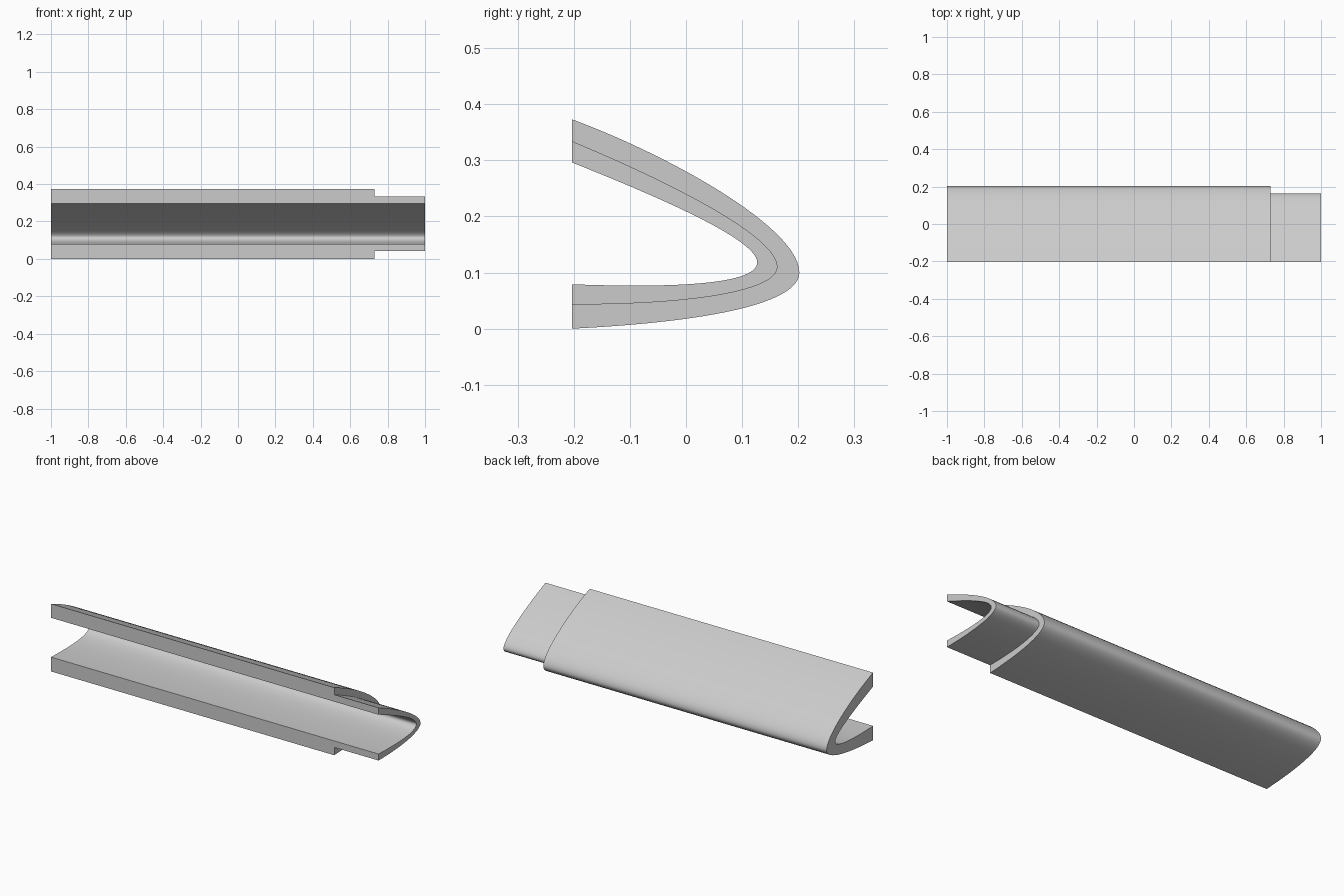
import bpy, bmesh, math
from mathutils import Vector
from mathutils.geometry import interpolate_bezier

cube = bpy.data.objects.get("Cube")
if cube:
    bpy.data.objects.remove(cube, do_unlink=True)

STEPS = 28
LEFT_END, SHOULDER, TONGUE_END = -1.0, 0.73, 1.0


def profile(upper, lower):
    """Open nose-shaped curve in y, z from two Bezier spans meeting at the tip."""
    spans = [interpolate_bezier(*[Vector(p) for p in span], STEPS)
             for span in (upper, lower)]
    return spans[0] + spans[1][1:]


# Nose profiles: outer skin, stepped tongue skin, inner skin
outer = profile([(-.203, .373), (-.03, .309), (.202, .18), (.202, .10)],
                [(.202, .10), (.202, .045), (.04, .012), (-.203, 0)])
middle = profile([(-.203, .334), (-.03, .262), (.163, .165), (.163, .11)],
                 [(.163, .11), (.163, .072), (.04, .043), (-.203, .043)])
inner = profile([(-.203, .296), (-.04, .231), (.127, .158), (.127, .118)],
                [(.127, .118), (.127, .088), (.04, .07), (-.203, .079)])

# Closed loop of rows around the wall section, from end to end
rows = [(LEFT_END, inner), (LEFT_END, outer), (SHOULDER, outer),
        (SHOULDER, middle), (TONGUE_END, middle), (TONGUE_END, inner)]

bm = bmesh.new()
grid = [[bm.verts.new((x, p[0], p[1])) for p in curve] for x, curve in rows]
for a, b in zip(grid, grid[1:] + grid[:1]):
    for i in range(len(a) - 1):
        bm.faces.new((a[i], a[i + 1], b[i + 1], b[i]))

# Flat front lips
for i in (0, -1):
    bm.faces.new([row[i] for row in grid])
bmesh.ops.recalc_face_normals(bm, faces=bm.faces)

mesh = bpy.data.meshes.new("edge_sleeve")
bm.to_mesh(mesh)
bm.free()
sleeve = bpy.data.objects.new("edge_sleeve", mesh)
bpy.context.collection.objects.link(sleeve)

# Plain grey material
grey = bpy.data.materials.new("light_grey")
grey.use_nodes = True
colour = (0.6, 0.6, 0.6, 1)
grey.diffuse_color = colour
grey.node_tree.nodes["Principled BSDF"].inputs["Base Color"].default_value = colour
mesh.materials.append(grey)

bpy.ops.object.select_all(action='DESELECT')
sleeve.select_set(True)
bpy.context.view_layer.objects.active = sleeve
bpy.ops.object.shade_smooth_by_angle(angle=math.radians(35))
